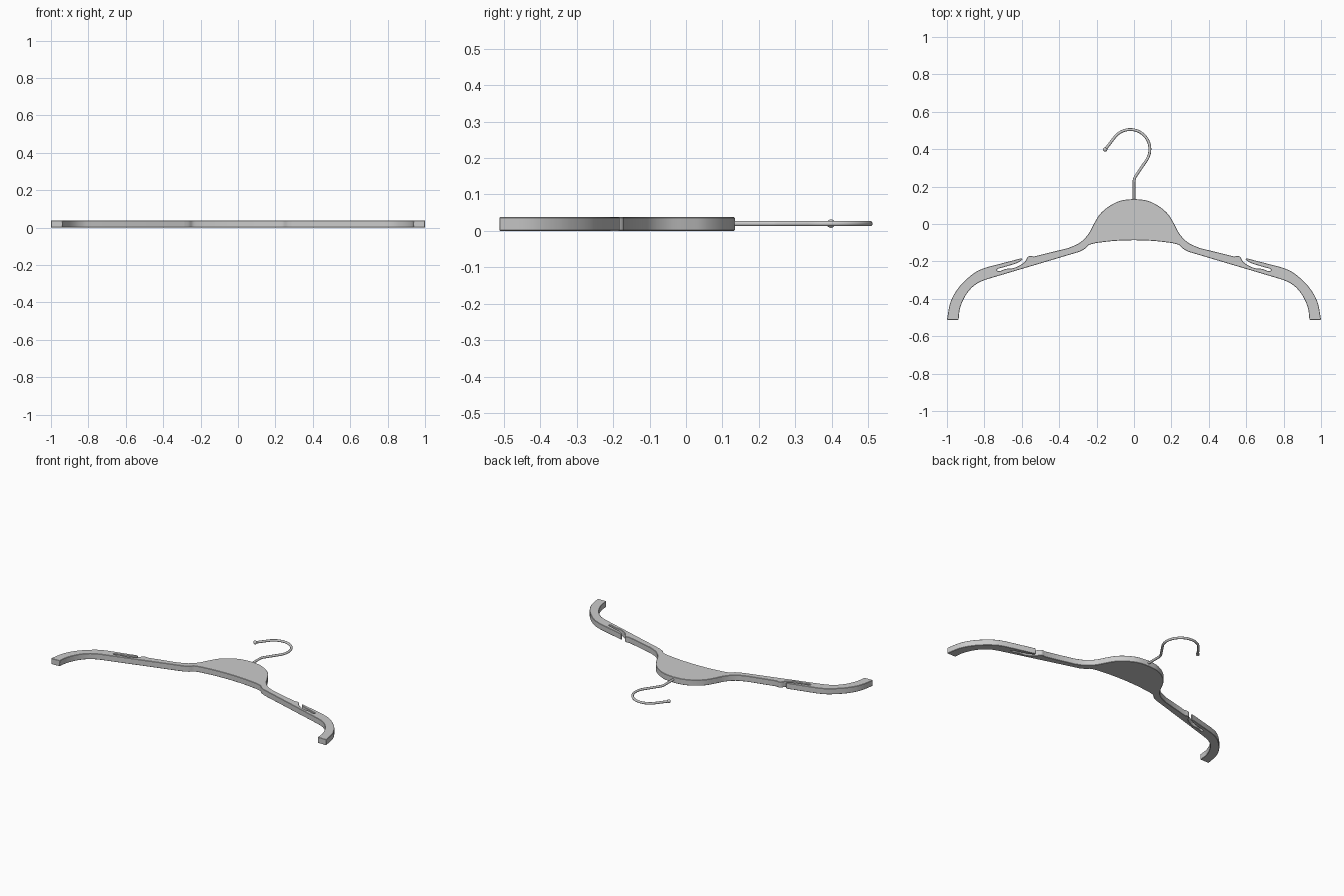
import bpy, bmesh
from math import sin, cos, radians
from mathutils import Vector

if "Cube" in bpy.data.objects:
    bpy.data.objects.remove(bpy.data.objects["Cube"])

THICK = 0.038


def spline(pts, n=6):
    """Smooth Catmull-Rom line through a few points."""
    p = [Vector(q) for q in pts]
    p = [2 * p[0] - p[1]] + p + [2 * p[-1] - p[-2]]
    out = []
    for i in range(1, len(p) - 2):
        a, b, c, d = p[i - 1:i + 3]
        for k in range(n):
            t = k / n
            out.append(0.5 * (2 * b + (c - a) * t + (2 * a - 5 * b + 4 * c - d) * t * t
                              + (3 * b - a - 3 * c + d) * t ** 3))
    return out + [p[-2]]


# Right half of the outline, from the dome top round to the lower centre
dome = spline([(0, .134), (.07, .125), (.13, .097), (.18, .055), (.212, .005),
               (.245, -.055), (.29, -.1), (.35, -.128)])
shoulder_step = spline([(.55, -.182), (.568, -.187), (.578, -.202), (.598, -.213)], 3)
shoulder_start = [Vector((.54, -.18))]
slot_low = spline([(.612, -.222), (.645, -.236), (.685, -.24), (.715, -.251), (.728, -.2515),
                   (.733, -.246), (.727, -.239)], 4)
slot_high = spline([(.727, -.239), (.69, -.229), (.65, -.217), (.62, -.206), (.598, -.191),
                    (.601, -.183)], 4)
# Notch lip stands slightly proud of the arm
shoulder_step = spline([(.548, -.171), (.562, -.172), (.572, -.182), (.582, -.2), (.597, -.213)], 3)
shoulder_start = [Vector((.535, -.174))]
arm_outer = spline([(.79, -.232), (.84, -.253), (.895, -.295), (.945, -.35), (.982, -.42),
                    (1, -.512)])
arm_inner = spline([(.938, -.512), (.93, -.45), (.905, -.39), (.87, -.343), (.83, -.313),
                    (.785, -.295)])
belly = spline([(.29, -.148), (.262, -.132), (.24, -.112), (.205, -.102)], 4)
belly += spline([(.2, -.101), (.1, -.09), (0, -.0865)], 4)
half = dome + shoulder_start + shoulder_step + slot_low + slot_high[1:] + arm_outer + arm_inner + belly
outline = half + [Vector((-v.x, v.y)) for v in reversed(half[1:-1])]

# Hanger body: extruded outline
bm = bmesh.new()
face = bm.faces.new([bm.verts.new((v.x, v.y, 0)) for v in outline])
ret = bmesh.ops.extrude_face_region(bm, geom=[face])
for g in ret["geom"]:
    if isinstance(g, bmesh.types.BMVert):
        g.co.z = THICK
bmesh.ops.recalc_face_normals(bm, faces=bm.faces[:])
mesh = bpy.data.meshes.new("hanger_body")
bm.to_mesh(mesh)
bm.free()
body = bpy.data.objects.new("hanger_body", mesh)
bpy.context.collection.objects.link(body)
bev = body.modifiers.new("edge_softening", 'BEVEL')
bev.width, bev.segments, bev.limit_method = 0.002, 1, 'ANGLE'
bev.angle_limit = radians(70)
bpy.context.view_layer.objects.active = body
body.select_set(True)
bpy.ops.object.shade_smooth_by_angle(angle=radians(30))
body.select_set(False)

# Wire hook: stem, slanted neck, round loop, straight tip
path = [(0, .1), (0, .225), (.001, .238), (.007, .253)]
path += [(-.02 + .105 * cos(radians(a)), .4 + .105 * sin(radians(a))) for a in range(-36, 145, 6)]
path += [(-.154, .398)]
cu = bpy.data.curves.new("wire_hook", 'CURVE')
cu.dimensions = '3D'
cu.bevel_depth = 0.0075
cu.bevel_resolution = 3
cu.use_fill_caps = True
sp = cu.splines.new('POLY')
sp.points.add(len(path) - 1)
for pt, (x, y) in zip(sp.points, path):
    pt.co = (x, y, THICK / 2 + .001, 1)
sp.use_smooth = True
hook = bpy.data.objects.new("wire_hook", cu)
bpy.context.collection.objects.link(hook)

# Ball on the hook tip
bpy.ops.mesh.primitive_uv_sphere_add(segments=16, ring_count=10, radius=.0115,
                                     location=(-.154, .398, THICK / 2 + .001))
bpy.context.object.name = "hook_tip_ball"
bpy.ops.object.shade_smooth()
